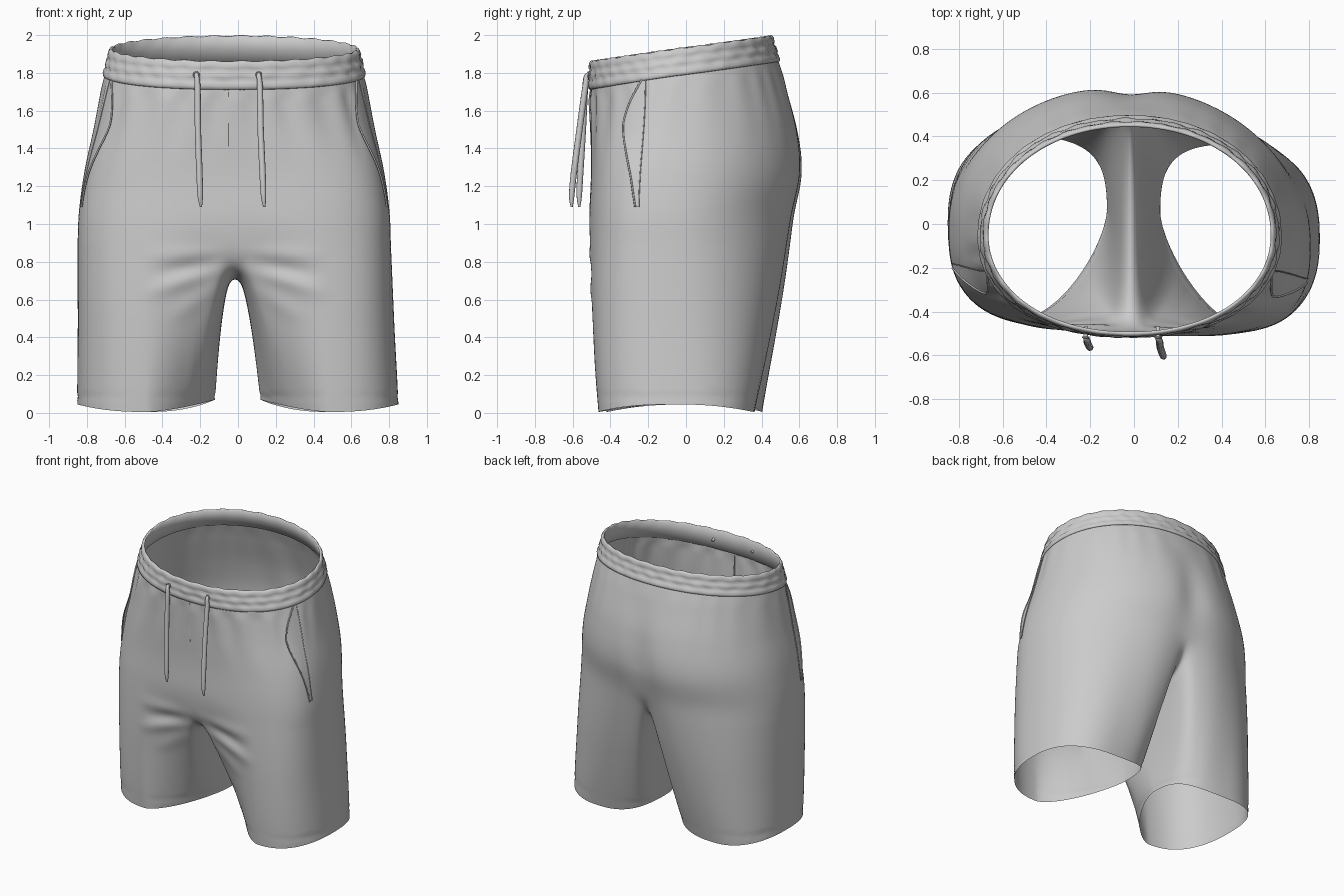
import bpy, bmesh, math
from mathutils import Vector

if "Cube" in bpy.data.objects:
    bpy.data.objects.remove(bpy.data.objects["Cube"])

def lerp(a, b, t):
    return a + (b - a) * t

def smooth(a, b, t):
    t = min(max((t - a) / (b - a), 0), 1)
    return t * t * (3 - 2*t)

def catmull(pts, t):
    """Smooth curve through evenly parameterised tuples, t in 0..1."""
    f = min(max(t, 0), 1) * (len(pts) - 1)
    i = min(int(f), len(pts) - 2)
    f -= i
    p = [pts[min(max(i + k, 0), len(pts) - 1)] for k in (-1, 0, 1, 2)]
    return [0.5 * (2*b + (c - a)*f + (2*a - 5*b + 4*c - d)*f*f + (3*b - a - 3*c + d)*f**3)
            for a, b, c, d in zip(*p)]

# Body cross-section keys from z=1.0 to z=2.0: half width, front y, back y, front power
KEYS = [(.832, -.510, .58, 3.1), (.80, -.500, .628, 2.9), (.745, -.503, .602, 2.5),
        (.695, -.507, .53, 2.2), (.64, -.49, .45, 2.0)]
YC = -.04

def keys(z):
    return catmull(KEYS, z - 1)

def power(c, p):
    return math.copysign(abs(c) ** p, c)

def section(a, z, off=0):
    """Point on the body at angle a (0 front, pi/2 side, pi back)."""
    hw, yf, yb, n = keys(z)
    s, c = math.sin(a), math.cos(a)
    if c < 0:
        n = 2.05
    r = (YC - yf) if c > 0 else (yb - YC)
    return Vector((hw * power(s, 2/n) + off*s, YC - r * power(c, 2/n) - off*c, z))

def drape(p):
    """Slight lean and turn of the garment as it hangs."""
    x, y, z = p
    return Vector((x - .02 * min(1, z / .9), y - .042 * x * (1 - smooth(1.1, 1.75, z)), z))

def finish(name, bm):
    bmesh.ops.recalc_face_normals(bm, faces=bm.faces)
    me = bpy.data.meshes.new(name)
    bm.to_mesh(me)
    bm.free()
    me.shade_smooth()
    ob = bpy.data.objects.new(name, me)
    bpy.context.collection.objects.link(ob)
    return ob

def add_grid(bm, rows, closed=False):
    vs = [[bm.verts.new(p) for p in r] for r in rows]
    n = len(rows[0])
    for r0, r1 in zip(vs, vs[1:]):
        for i in range(n if closed else n - 1):
            j = (i + 1) % n
            bm.faces.new((r0[i], r0[j], r1[j], r1[i]))

def tube(name, pts, radius, radii=None, steps=30):
    cu = bpy.data.curves.new(name, 'CURVE')
    cu.dimensions = '3D'
    cu.bevel_depth = radius
    cu.bevel_resolution = 3
    cu.use_fill_caps = True
    sp = cu.splines.new('POLY')
    sp.points.add(steps)
    for k, p in enumerate(sp.points):
        p.co = (*catmull(pts, k / steps), 1)
        if radii:
            p.radius = catmull([(r,) for r in radii], k / steps)[0]
    ob = bpy.data.objects.new(name, cu)
    bpy.context.collection.objects.link(ob)
    return ob

# --- seat and legs: each half is an open torso sheet plus a closed leg tube
N, M, TV, LV = 72, 44, 36, 48

def torso(a, v):
    yy = -.5 * math.cos(a)
    z = lerp(1.80 + .15*yy, 1.03 + .04*yy, v)
    front = .3 + .7 * max(0, math.cos(a))
    gather = .012 * front * smooth(0, .12, v) * max(0, 1 - v*1.5)**1.5 * math.cos(24*a + 1.5*math.sin(5*a))
    p = section(a, z, gather)
    if math.cos(a) < 0:                       # cleft at the back centre
        p.y -= .04 * math.exp(-(p.x/.11)**2) * min(1, v*1.4)
    return p

arc = [math.pi * i / N for i in range(N + 1)]
ring = [torso(a, 1) for a in arc]
f, b = ring[0], ring[-1]
seam = [tuple(b), (0, .475, .90), (0, .32, .80), (0, .10, .745), (0, -.12, .73),
        (0, -.34, .745), (0, -.48, .815), tuple(f)]
top = ring + [Vector(catmull(seam, k / M)) for k in range(1, M)]

def hem(deg):
    s, c = math.sin(math.radians(deg)), math.cos(math.radians(deg))
    n = 1.55 if s < 0 < c else 2.4             # inner front runs diagonally
    x, y = .365 * power(s, 2/n), -.412 * power(c, 2/n)
    if s < 0:
        y += .09 * s*s
    return Vector((.485 + x, -.03 + y, .005 + (.04 if s > 0 else .065) * s*s))

bottom = [hem(lerp(-42, 222, i / N)) for i in range(N + 1)]
bottom += [hem(lerp(222, 318, k / M)) for k in range(1, M)]

def leg(i, v):
    t, e = top[i], bottom[i]
    side = math.sin(arc[i]) if i <= N else 0
    base = .5 + .2 * smooth(.05, .45, t.y)     # legs part more slowly at the back
    p = t.lerp(e, v)
    p.x = lerp(t.x, e.x, v ** lerp(base, 1, smooth(0, 1, side)))
    p.y += math.copysign(.02, p.y) * math.sin(math.pi * v) * min(1, abs(p.y) / .4)
    return p

bm = bmesh.new()
for s in (-1, 1):
    flip = lambda p: (s * p.x, p.y, p.z)
    add_grid(bm, [[flip(torso(a, k / TV)) for a in arc] for k in range(TV + 1)])
    add_grid(bm, [[flip(leg(i, k / LV)) for i in range(len(top))] for k in range(LV + 1)], True)
bmesh.ops.remove_doubles(bm, verts=bm.verts, dist=.0004)
# relax the join between seat and legs, fading out towards waist and hems
before = {v: v.co.copy() for v in bm.verts}
inside = [v for v in bm.verts if not v.is_boundary]
for _ in range(22):
    bmesh.ops.smooth_vert(bm, verts=inside, factor=.5, use_axis_x=True, use_axis_y=True, use_axis_z=True)
for v, co in before.items():
    w = smooth(.1, .5, co.z) * (1 - smooth(1.05, 1.45, co.z))
    v.co = co.lerp(v.co, w)

# pull folds spreading from the crotch (start, end, height), on the front only
FOLDS = [((.05, .84), (.50, .83), .009), ((.08, .77), (.50, .62), .015),
         ((.12, .66), (.36, .48), .008), ((.06, .80), (.46, .73), -.014)]
for v in bm.verts:
    x, y, z = v.co
    if y < -.1 and .3 < z < 1.05:
        q = Vector((abs(x), z))
        for p0, p1, h in FOLDS:
            a0, d = Vector(p0), Vector(p1) - Vector(p0)
            t = (q - a0).dot(d) / d.length_squared
            dist = (q - a0 - d * min(max(t, 0), 1)).length
            fade = max(0, math.sin(math.pi * min(max(.15 + t*.85, 0), 1)))
            v.co.y -= h * fade * math.exp(-(dist / .045)**2)
    if .07 < z < .10:                         # pressed hem stitch line
        v.co.x -= math.copysign(.003, x) * (1 if abs(x) > .48 else -1)
    v.co = drape(v.co)
finish("seat_and_legs", bm)

# --- elastic waistband: ribbed closed profile swept round the tilted waist
PROFILE = [(0, 0), (.02, .007), (.12, .012), (.25, .011), (.33, .005), (.42, .012), (.58, .012),
           (.67, .005), (.75, .011), (.9, .012), (.98, .007), (1, 0), (.97, -.008), (.5, -.010), (.02, -.008)]
bm = bmesh.new()
rows = []
for k in range(241):
    a = 2 * math.pi * k / 240
    yy = -.48 * math.cos(a)
    row = []
    for j, (t, o) in enumerate(PROFILE):
        z = lerp(1.785 + .155*yy, 1.93 + .14*yy, t)
        if j < 11:
            o += (.0025 * math.sin(37*a + 9*t) + .002 * math.sin(23*a - 6*t)) * math.sin(math.pi * t)
        p = drape(section(a, z, o))
        p.z += .003 * math.sin(29*a) * t
        row.append(p)
    rows.append(row)
add_grid(bm, rows, True)
bmesh.ops.remove_doubles(bm, verts=bm.verts, dist=.0002)
finish("waistband", bm)

# --- drawstrings with narrow tips, and the eyelets they leave through
for side, x0, x1, y1 in (("left", -.22, -.20, -.565), ("right", .11, .135, -.605)):
    tube(side + "_drawstring",
         [(x0, -.47, 1.78), (x0, -.522, 1.79), (x0 + .006, -.534, 1.72), (lerp(x0, x1, .4), lerp(-.53, y1, .45), 1.5),
          (lerp(x0, x1, .8), lerp(-.53, y1, .85), 1.27), (x1, y1, 1.15), (x1 + .004, y1, 1.09)],
         .016, [.6, .7, 1, 1.05, 1.05, .9, .35], 48)
    bpy.ops.mesh.primitive_torus_add(major_radius=.014, minor_radius=.004, major_segments=20, minor_segments=8,
                                     location=(x0, -.518, 1.79), rotation=(math.pi/2, 0, 0))
    bpy.context.object.name = side + "_eyelet"
    bpy.context.object.data.shade_smooth()

# --- fly seam
tube("fly_seam", [(-.05, keys(z)[1] + .001, z) for z in (1.70, 1.6, 1.5, 1.41)], .004)

# --- side pockets: curved lip standing slightly off the hip, closing on the side seam
def hip(y, z, off):
    hw, yf, yb, n = keys(z)
    t = min(1, abs((y - YC) / (YC - yf)))
    return hw * (1 - t**n) ** (1/n) + off

EDGE = [(-.235, 1.09), (-.265, 1.25), (-.305, 1.4), (-.325, 1.53), (-.29, 1.66), (-.23, 1.77)]
for side, s in (("left", -1), ("right", 1)):
    rows = []
    for k in range(31):
        y0, z = catmull(EDGE, k / 30)
        gape = math.sin(math.pi * k / 30)
        rows.append([drape((s * hip(y, z, .004 + .016*gape*(1 - w)**1.5), y, z))
                     for w in [j / 8 for j in range(9)] for y in [lerp(y0, -.215, w)]])
    bm = bmesh.new()
    add_grid(bm, rows)
    finish(side + "_pocket", bm)
    tube(side + "_pocket_lip", [r[0] for r in rows[::3]], .005)
    tube(side + "_pocket_seam", [r[-1] for r in rows[::3]], .003)
